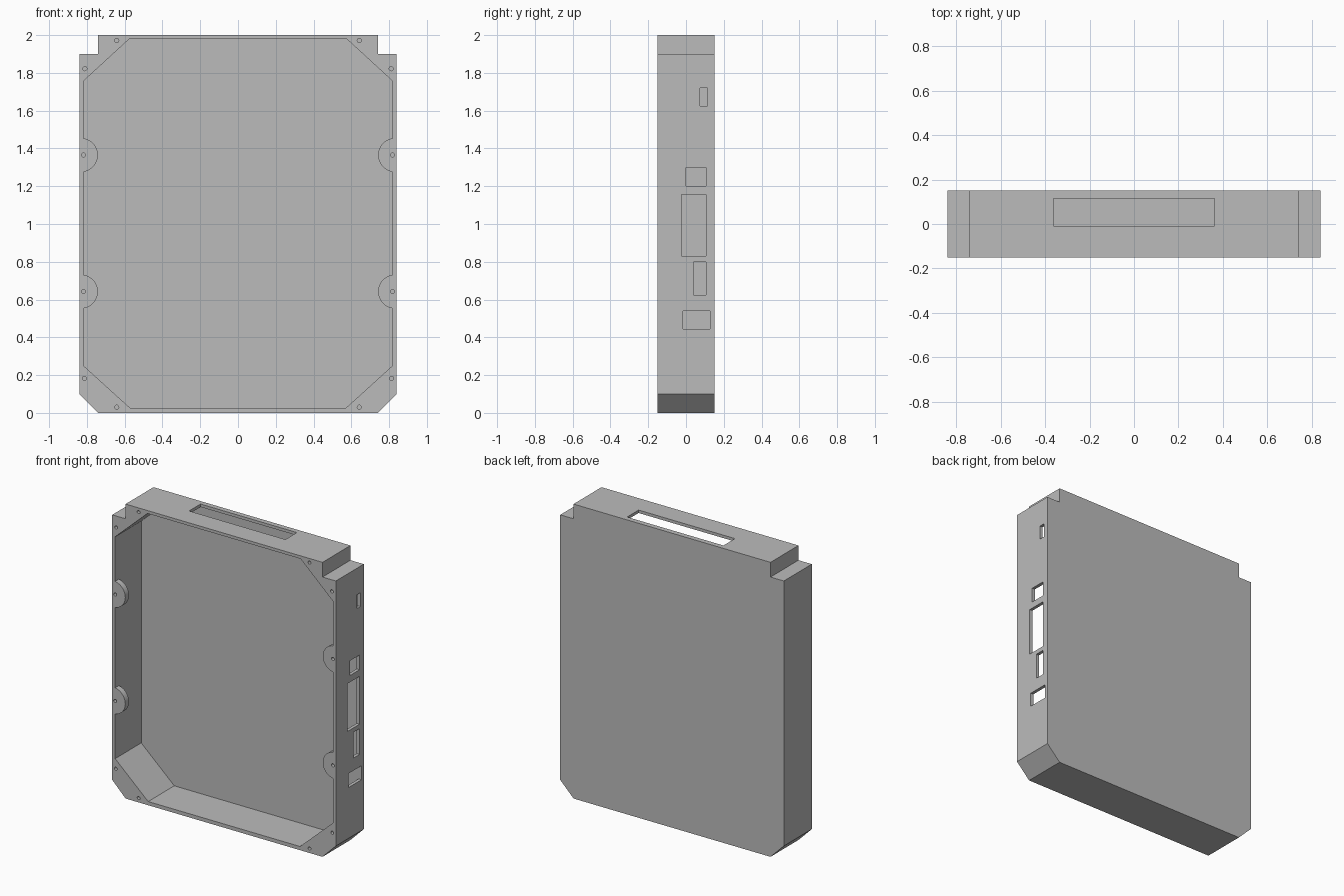
import bpy, bmesh, math
from mathutils import Vector

old = bpy.data.objects.get("Cube")
if old:
    bpy.data.objects.remove(old, do_unlink=True)

gray = bpy.data.materials.new("plain gray")
gray.use_nodes = True
color = (0.5, 0.5, 0.5, 1)
gray.diffuse_color = color
gray.node_tree.nodes["Principled BSDF"].inputs["Base Color"].default_value = color

HALF_W, FRONT, BACK = 0.84, -0.15, 0.15
WALL = 0.02


def prism(name, profile, y0, y1):
    """Extrude an x-z outline from y0 to y1."""
    bm = bmesh.new()
    face = bm.faces.new([bm.verts.new((x, y0, z)) for x, z in profile])
    ext = bmesh.ops.extrude_face_region(bm, geom=[face])
    verts = [g for g in ext["geom"] if isinstance(g, bmesh.types.BMVert)]
    bmesh.ops.translate(bm, verts=verts, vec=Vector((0, y1 - y0, 0)))
    bmesh.ops.recalc_face_normals(bm, faces=bm.faces[:])
    mesh = bpy.data.meshes.new(name)
    bm.to_mesh(mesh)
    bm.free()
    mesh.materials.append(gray)
    obj = bpy.data.objects.new(name, mesh)
    bpy.context.scene.collection.objects.link(obj)
    return obj


def box(name, x0, x1, y0, y1, z0, z1):
    return prism(name, [(x0, z0), (x1, z0), (x1, z1), (x0, z1)], y0, y1)


def disc(x, z, r, n, start=0.0, sweep=math.tau):
    return [(x + r * math.cos(start + sweep * i / n), z + r * math.sin(start + sweep * i / n))
            for i in range(n if sweep == math.tau else n + 1)]


def mirrored(right_half):
    """Complete an outline from its right half, listed bottom to top."""
    return right_half + [(-x, z) for x, z in reversed(right_half)]


def combine(target, other, operation):
    mod = target.modifiers.new(operation.lower(), "BOOLEAN")
    mod.operation, mod.solver, mod.object = operation, "EXACT", other
    bpy.context.view_layer.objects.active = target
    bpy.ops.object.modifier_apply(modifier=mod.name)
    bpy.data.objects.remove(other, do_unlink=True)


# Outer shell: chamfered bottom corners, notched top corners
case = prism("enclosure_tray", mirrored([
    (0.74, 0), (HALF_W, 0.1), (HALF_W, 1.9), (0.74, 1.9), (0.74, 2)]), FRONT, BACK)

# Open octagonal cavity
cavity = prism("cavity", mirrored([
    (0.57, 0.025), (0.818, 0.25), (0.818, 1.757), (0.575, 1.98)]), FRONT - 0.1, BACK - WALL)
combine(case, cavity, "DIFFERENCE")

# Half-round screw lugs on the side walls
for side in (-1, 1):
    for z in (0.642, 1.365):
        arc = disc(0.832, z, 0.09, 24, math.pi / 2, math.pi)
        lug = prism("lug", [(side * x, h) for x, h in arc], FRONT, FRONT + 0.04)
        combine(case, lug, "UNION")

# Blind screw holes around the rim
for side in (-1, 1):
    for x, z in ((0.642, 0.03), (0.813, 0.183), (0.818, 0.642),
                 (0.818, 1.365), (0.811, 1.822), (0.642, 1.972)):
        hole = prism("screw_hole", disc(side * x, z, 0.011, 16), FRONT - 0.05, FRONT + 0.03)
        combine(case, hole, "DIFFERENCE")

# Port openings through one side wall: y range, z range
for y0, y1, z0, z1 in ((0.075, 0.115, 1.625, 1.72), (0, 0.105, 1.2, 1.3),
                       (-0.025, 0.105, 0.83, 1.155), (0.04, 0.105, 0.625, 0.8),
                       (-0.015, 0.127, 0.445, 0.54)):
    combine(case, box("port", 0.75, 0.9, y0, y1, z0, z1), "DIFFERENCE")

# Long slot through the top wall
combine(case, box("top_slot", -0.362, 0.362, -0.008, 0.115, 1.9, 2.1), "DIFFERENCE")

case.select_set(True)
bpy.context.view_layer.objects.active = case
bpy.ops.object.shade_smooth_by_angle(angle=math.radians(30))
